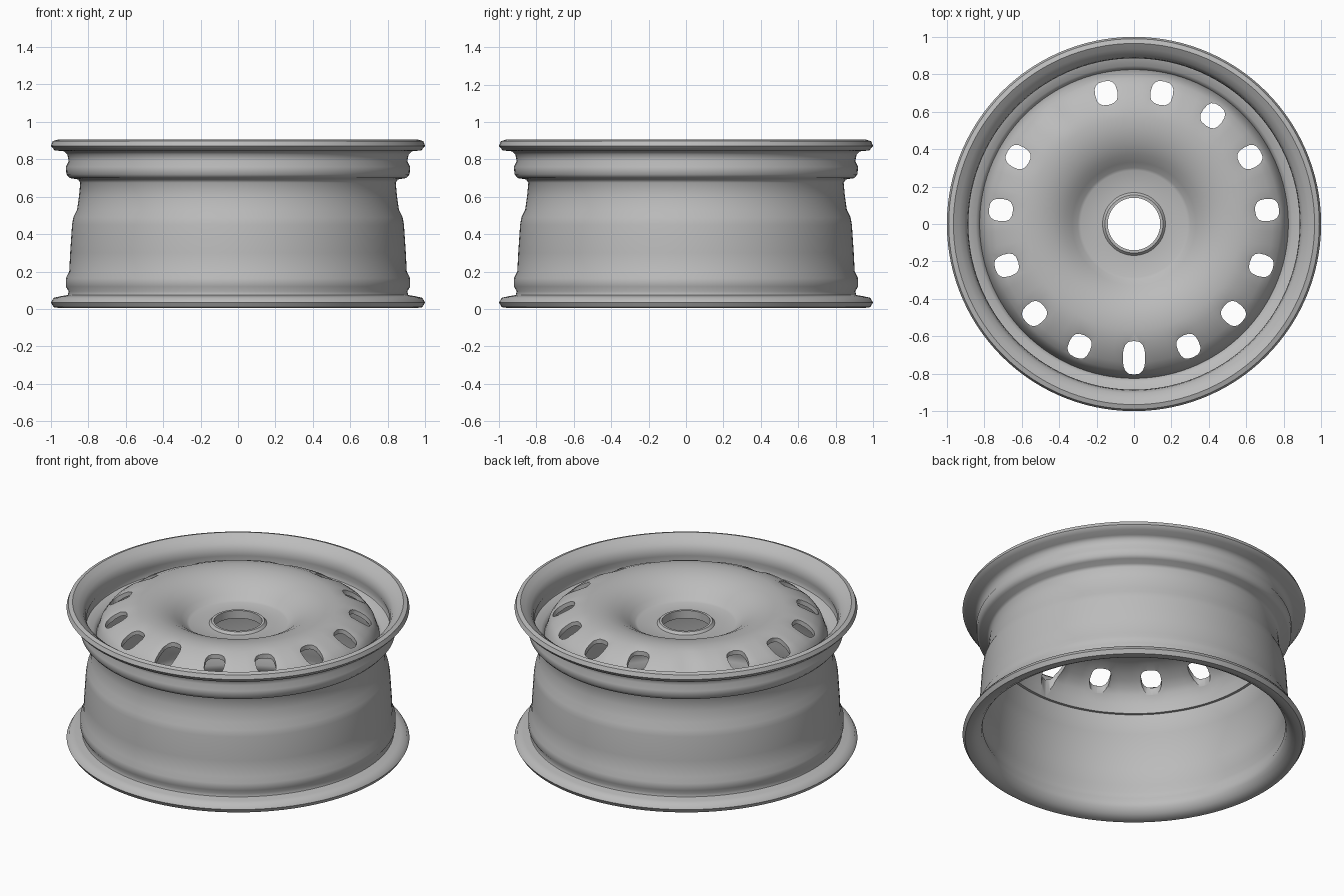
import bpy, bmesh, math
from mathutils import Matrix, Vector

if "Cube" in bpy.data.objects:
    bpy.data.objects.remove(bpy.data.objects["Cube"], do_unlink=True)

# One bare steel colour
steel = bpy.data.materials.new("grey_steel")
grey = (0.5, 0.5, 0.5, 1)
steel.diffuse_color = grey
steel.use_nodes = True
steel.node_tree.nodes["Principled BSDF"].inputs["Base Color"].default_value = grey

SEGMENTS = 120
PITCH = math.tau / 15


def add_object(name, bm):
    bmesh.ops.recalc_face_normals(bm, faces=bm.faces)
    mesh = bpy.data.meshes.new(name)
    bm.to_mesh(mesh)
    bm.free()
    mesh.materials.append(steel)
    obj = bpy.data.objects.new(name, mesh)
    bpy.context.collection.objects.link(obj)
    return obj


def lathe(name, profile, shape=None):
    """Turn a closed (radius, height) outline around z."""
    bm = bmesh.new()
    rings = []
    for i in range(SEGMENTS):
        a = math.tau * i / SEGMENTS
        ring = []
        for r, z in profile:
            if shape:
                z += shape(r, a)
            ring.append(bm.verts.new((r * math.cos(a), r * math.sin(a), z)))
        rings.append(ring)
    n = len(profile)
    for i in range(SEGMENTS):
        p, q = rings[i], rings[(i + 1) % SEGMENTS]
        for j in range(n):
            k = (j + 1) % n
            bm.faces.new((p[j], q[j], q[k], p[k]))
    return add_object(name, bm)


def smooth(obj, degrees):
    bpy.ops.object.select_all(action="DESELECT")
    obj.select_set(True)
    bpy.context.view_layer.objects.active = obj
    bpy.ops.object.shade_smooth_by_angle(angle=math.radians(degrees))


# Barrel with rolled flanges: outside going up, then inside going down
outside = [(0.95, 0.005), (0.985, 0.01), (1.0, 0.035), (0.985, 0.06),
           (0.95, 0.068), (0.91, 0.075), (0.905, 0.095), (0.92, 0.12),
           (0.92, 0.165), (0.902, 0.2), (0.897, 0.3), (0.887, 0.45),
           (0.88, 0.49), (0.86, 0.53), (0.85, 0.6), (0.843, 0.675),
           (0.855, 0.693), (0.9, 0.7), (0.917, 0.72), (0.92, 0.76),
           (0.905, 0.79), (0.912, 0.825), (0.93, 0.843), (0.98, 0.848),
           (1.0, 0.872), (0.99, 0.897), (0.965, 0.905)]
inside = [(0.935, 0.885), (0.905, 0.86), (0.89, 0.83), (0.885, 0.79),
          (0.898, 0.755), (0.89, 0.73), (0.845, 0.717), (0.822, 0.695),
          (0.822, 0.62), (0.838, 0.52), (0.86, 0.475), (0.872, 0.3),
          (0.88, 0.2), (0.895, 0.16), (0.895, 0.12), (0.883, 0.09),
          (0.89, 0.055), (0.915, 0.025)]
smooth(lathe("rim_barrel", outside + inside), 50)

# Domed disc with a sunken hub and a skirt pressed into the barrel
top = [(0.14, 0.785), (0.155, 0.785), (0.168, 0.77), (0.285, 0.77),
       (0.3, 0.778), (0.33, 0.803), (0.37, 0.835), (0.43, 0.867),
       (0.5, 0.885), (0.57, 0.889), (0.63, 0.879), (0.69, 0.855),
       (0.74, 0.828), (0.78, 0.798), (0.803, 0.765), (0.825, 0.7),
       (0.827, 0.64)]
under = [(0.805, 0.64), (0.8, 0.7), (0.78, 0.75), (0.76, 0.78),
         (0.72, 0.81), (0.67, 0.837), (0.61, 0.858), (0.55, 0.865),
         (0.48, 0.86), (0.42, 0.84), (0.35, 0.79), (0.31, 0.752),
         (0.285, 0.742), (0.165, 0.742), (0.14, 0.735)]


def scallop(r, a):
    """Shallow pressed dents that line up with the vent holes."""
    fade = max(0, 1 - abs(r - 0.72) / 0.09)
    return -0.018 * fade * max(0, math.cos((a + math.pi / 2) * 15))


disc = lathe("wheel_disc", top + under, scallop)

# Vent hole cutters, one position left closed
bm = bmesh.new()
for i in range(15):
    if i == 9:
        continue
    long = 0.09 if i == 0 else 0.064
    place = (Matrix.Rotation(-math.pi / 2 + i * PITCH, 4, "Z")
             @ Matrix.Translation(Vector((0.715, 0, 0.85))))
    sides = 16
    loops = []
    for z in (-0.3, 0.3):
        loop = []
        for s in range(sides):
            c, d = math.cos(math.tau * s / sides), math.sin(math.tau * s / sides)
            # Rounded square outline
            x = math.copysign(abs(c) ** 0.75, c) * long
            y = math.copysign(abs(d) ** 0.75, d) * 0.06
            loop.append(bm.verts.new(place @ Vector((x, y, z))))
        loops.append(loop)
    bm.faces.new(loops[0])
    bm.faces.new(loops[1])
    for s in range(sides):
        t = (s + 1) % sides
        bm.faces.new((loops[0][s], loops[0][t], loops[1][t], loops[1][s]))
cutter = add_object("vent_cutter", bm)
cutter.hide_render = True

cut = disc.modifiers.new("vents", "BOOLEAN")
cut.operation = "DIFFERENCE"
cut.solver = "EXACT"
cut.object = cutter
bpy.context.view_layer.objects.active = disc
bpy.ops.object.modifier_apply(modifier=cut.name)
bpy.data.objects.remove(cutter, do_unlink=True)
smooth(disc, 40)
